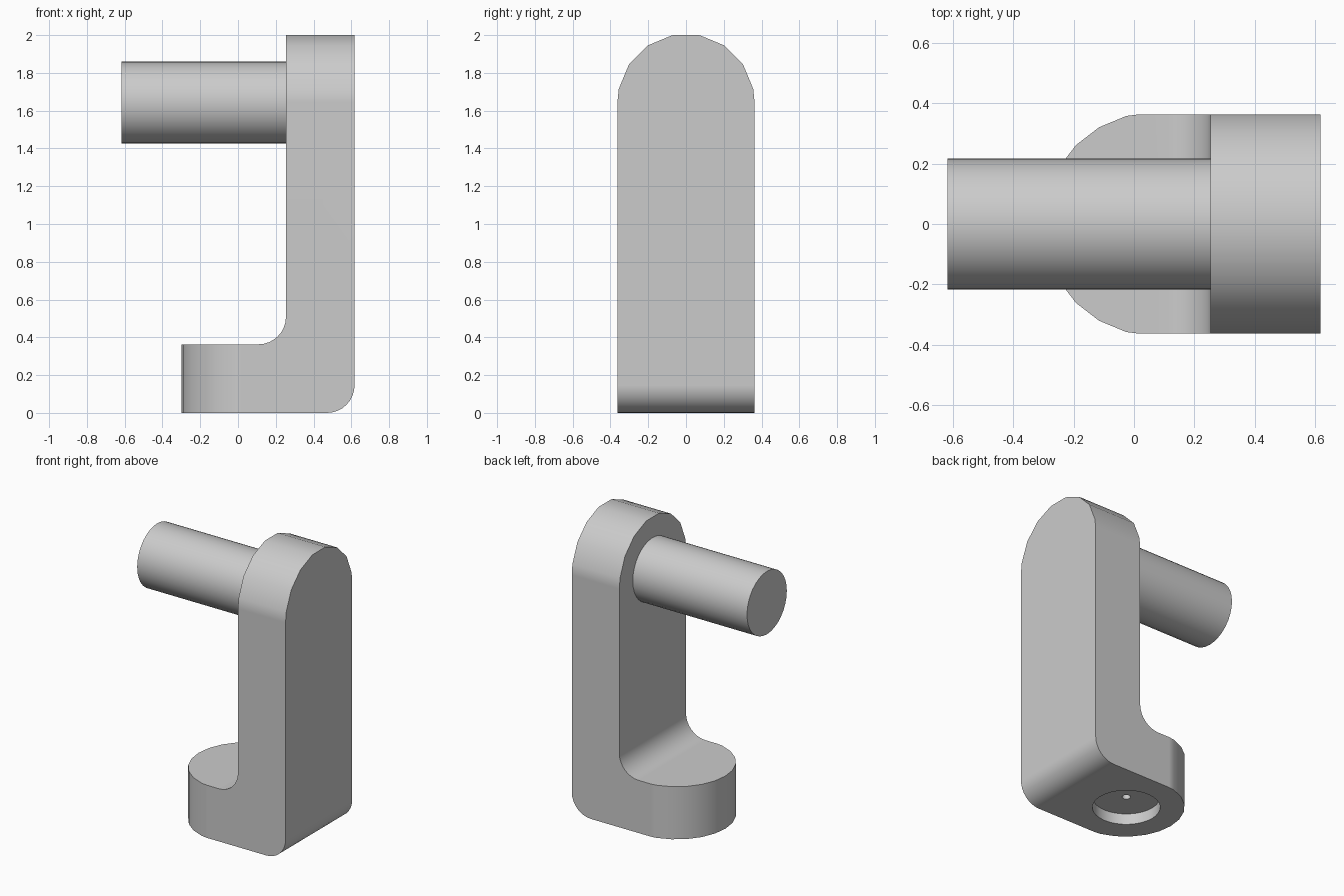
import bpy
import bmesh
from math import sin, cos, pi, radians
from mathutils import Vector

if "Cube" in bpy.data.objects:
    bpy.data.objects.remove(bpy.data.objects["Cube"], do_unlink=True)

grey = bpy.data.materials.new("light grey")
grey.use_nodes = True
colour = (0.6, 0.6, 0.6, 1)
grey.diffuse_color = colour
grey.node_tree.nodes["Principled BSDF"].inputs["Base Color"].default_value = colour

HALF = 0.363      # half width of the bracket
INNER = 0.254     # inner face of the upright
OUTER = 0.617     # outer face of the upright
PEG_Z = 1.642
FOOT_X = 0.07     # centre of the rounded foot


def arc(cx, cy, r, start, end, steps):
    angles = [radians(start + (end - start) * i / steps) for i in range(steps + 1)]
    return [(cx + r * cos(a), cy + r * sin(a)) for a in angles]


def prism(name, outline, place, low, high):
    """Extrude a 2D outline; place(u, v, w) maps it into space."""
    bm = bmesh.new()
    verts = [bm.verts.new(place(u, v, low)) for u, v in outline]
    face = bm.faces.new(verts)
    moved = bmesh.ops.extrude_face_region(bm, geom=[face])["geom"]
    shift = Vector(place(0, 0, high)) - Vector(place(0, 0, low))
    bmesh.ops.translate(bm, vec=shift,
                        verts=[g for g in moved if isinstance(g, bmesh.types.BMVert)])
    bmesh.ops.recalc_face_normals(bm, faces=bm.faces)
    mesh = bpy.data.meshes.new(name)
    bm.to_mesh(mesh)
    bm.free()
    mesh.materials.append(grey)
    obj = bpy.data.objects.new(name, mesh)
    bpy.context.collection.objects.link(obj)
    return obj


def along_x(u, v, w):
    return (w, u, v)


def along_y(u, v, w):
    return (u, w, v)


def along_z(u, v, w):
    return (u, v, w)


def activate(obj):
    bpy.ops.object.select_all(action="DESELECT")
    obj.select_set(True)
    bpy.context.view_layer.objects.active = obj


def combine(obj, tool, operation):
    activate(obj)
    mod = obj.modifiers.new("shape", "BOOLEAN")
    mod.operation = operation
    mod.solver = "EXACT"
    mod.object = tool
    bpy.ops.object.modifier_apply(modifier=mod.name)
    bpy.data.objects.remove(tool, do_unlink=True)


def smooth(obj):
    activate(obj)
    bpy.ops.object.shade_smooth_by_angle(angle=radians(30))
    obj.modifiers.new("flat faces", "WEIGHTED_NORMAL").keep_sharp = True


# L-shaped side profile with a filleted inner and a rounded outer corner
FILLET = 0.146
side = [(-1, 0)]
side += arc(OUTER - FILLET, FILLET, FILLET, -90, 0, 8)
side += [(OUTER, 2.5), (INNER, 2.5)]
side += arc(INNER - FILLET, HALF + FILLET, FILLET, 0, -90, 8)
side += [(-1, HALF)]
bracket = prism("bracket", side, along_y, -0.6, 0.6)

# Rounded top of the upright
arch = [(-HALF, -0.5), (HALF, -0.5), (HALF, 1.644)]
arch += arc(0, 1.644, HALF, 11.25, 168.75, 7)
arch += [(-HALF, 1.644)]
combine(bracket, prism("arch_tool", arch, along_x, -2, 2), "INTERSECT")

# Rounded end of the foot
plan = arc(FOOT_X, 0, 0.37, 90, 270, 12) + [(1, -0.37), (1, 0.37)]
combine(bracket, prism("plan_tool", plan, along_z, -1, 3), "INTERSECT")

# Shallow recess and small blind hole under the foot
for radius, depth, sides in ((0.212, 0.075, 32), (0.027, 0.2, 16)):
    circle = arc(FOOT_X - 0.007, 0, radius, 0, 360, sides)[:-1]
    combine(bracket, prism("hole_tool", circle, along_z, -0.2, depth), "DIFFERENCE")
smooth(bracket)

# Round peg
peg = prism("peg", arc(0, PEG_Z, 0.217, 0, 360, 32)[:-1], along_x, -0.617, INNER + 0.03)
smooth(peg)
